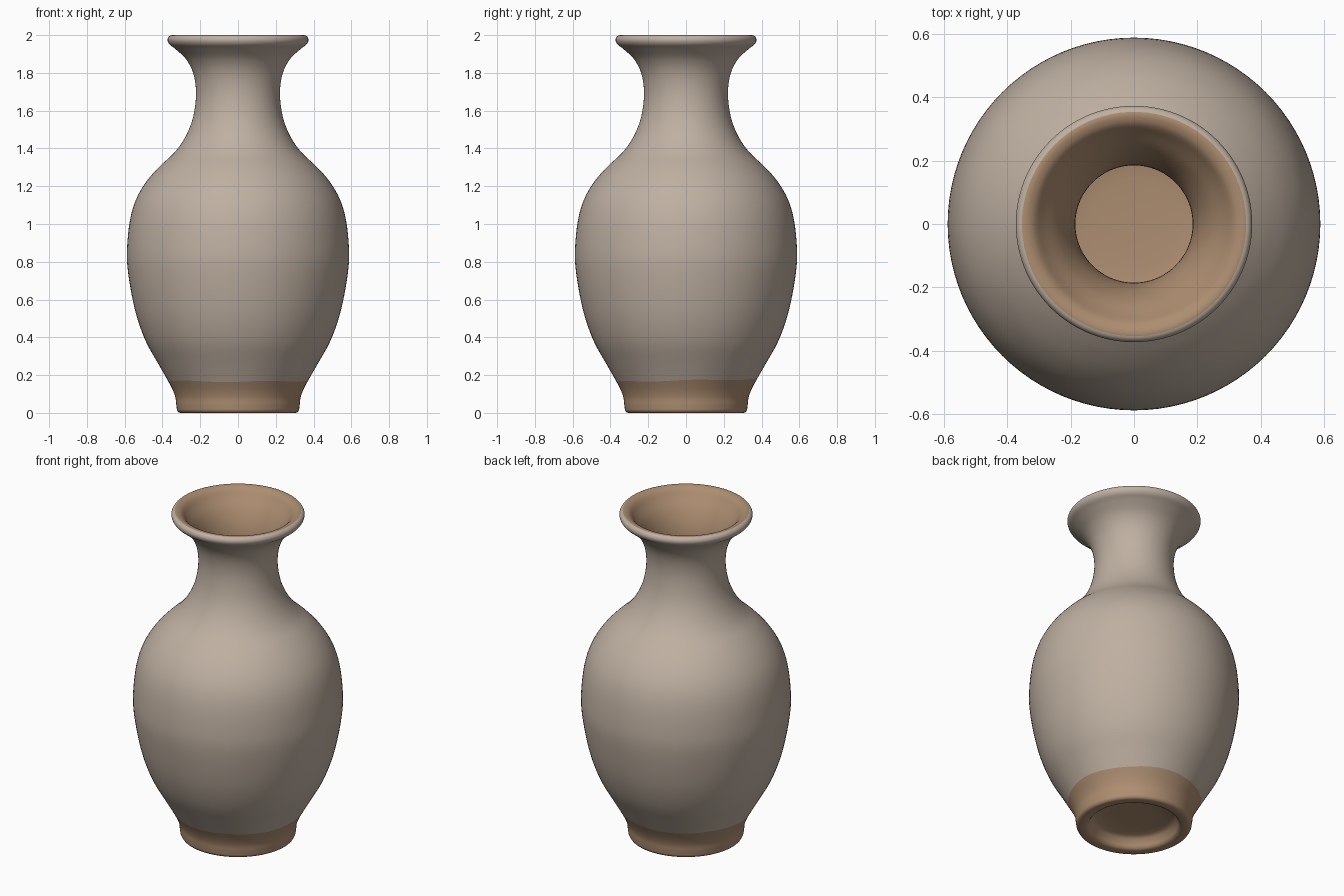
import bpy, bmesh, math

if "Cube" in bpy.data.objects:
    bpy.data.objects.remove(bpy.data.objects["Cube"])

SEG = 96   # segments round the vase
SUB = 4    # spline steps between profile points


def material(name, rgb):
    m = bpy.data.materials.new(name)
    m.diffuse_color = (*rgb, 1.0)
    m.use_nodes = True
    m.node_tree.nodes["Principled BSDF"].inputs["Base Color"].default_value = m.diffuse_color
    return m


def spline(pts, sub):
    # Catmull-Rom curve through (radius, height) points
    out = []
    for i in range(len(pts) - 1):
        p0, p1 = pts[max(i - 1, 0)], pts[i]
        p2, p3 = pts[i + 1], pts[min(i + 2, len(pts) - 1)]
        for s in range(sub):
            t = s / sub
            out.append(tuple(
                0.5 * (2 * b + (c - a) * t + (2 * a - 5 * b + 4 * c - d) * t * t
                       + (3 * b - a - 3 * c + d) * t ** 3)
                for a, b, c, d in zip(p0, p1, p2, p3)))
    return out + [pts[-1]]


# recessed underside and foot ring
underside = [(0.12, 0.07), (0.21, 0.067), (0.235, 0.055), (0.248, 0.02), (0.256, 0.006),
             (0.27, 0.0), (0.305, 0.0), (0.317, 0.004)]
# bare clay foot, up to the glaze line
foot = [(0.323, 0.015), (0.327, 0.045), (0.331, 0.08), (0.345, 0.12), (0.372, 0.172)]
# glazed body, neck and lip
glazed = [(0.425, 0.265), (0.484, 0.37), (0.53, 0.49), (0.562, 0.62), (0.585, 0.77),
          (0.587, 0.88), (0.572, 1.02), (0.54, 1.13), (0.485, 1.225), (0.415, 1.305),
          (0.34, 1.375), (0.285, 1.45), (0.245, 1.54), (0.225, 1.64), (0.224, 1.73),
          (0.241, 1.81), (0.277, 1.875), (0.33, 1.925), (0.362, 1.95), (0.373, 1.972),
          (0.368, 1.99), (0.354, 1.999)]
# bare clay inside, from the lip down to the floor
inside = [(0.335, 1.998), (0.312, 1.985), (0.285, 1.95), (0.24, 1.89), (0.204, 1.81),
          (0.187, 1.72), (0.188, 1.62), (0.21, 1.51), (0.255, 1.41), (0.33, 1.32),
          (0.42, 1.23), (0.49, 1.13), (0.535, 1.0), (0.549, 0.85), (0.525, 0.65),
          (0.47, 0.45), (0.39, 0.29), (0.3, 0.17), (0.2, 0.125), (0.1, 0.115)]

curve = spline(foot + glazed + inside, SUB)
profile = underside + curve
glaze_start = len(underside) + (len(foot) - 1) * SUB
glaze_end = len(underside) + (len(foot) + len(glazed) - 1) * SUB

# spin the profile into a closed wall
bm = bmesh.new()
rings = []
for i, (r, z) in enumerate(profile):
    ring = []
    for k in range(SEG):
        a = 2 * math.pi * k / SEG
        # slightly uneven hand-dipped glaze line
        dz = 0.0
        if i == glaze_start:
            dz = 0.006 * math.sin(a) + 0.003 * math.sin(5 * a + 1)
        rr = r + 0.54 * dz
        ring.append(bm.verts.new((rr * math.cos(a), rr * math.sin(a), z + dz)))
    rings.append(ring)
for i in range(len(rings) - 1):
    for k in range(SEG):
        n = (k + 1) % SEG
        f = bm.faces.new((rings[i][k], rings[i][n], rings[i + 1][n], rings[i + 1][k]))
        f.material_index = 0 if glaze_start <= i < glaze_end else 1

# close the underside and the inner floor
for ring, z in ((rings[0], 0.07), (rings[-1], 0.113)):
    c = bm.verts.new((0, 0, z))
    for k in range(SEG):
        bm.faces.new((ring[k], ring[(k + 1) % SEG], c)).material_index = 1
bmesh.ops.recalc_face_normals(bm, faces=bm.faces)

mesh = bpy.data.meshes.new("vase")
bm.to_mesh(mesh)
bm.free()
mesh.materials.append(material("grey glaze", (0.52, 0.435, 0.36)))
mesh.materials.append(material("bare clay", (0.42, 0.27, 0.165)))
vase = bpy.data.objects.new("vase", mesh)
bpy.context.collection.objects.link(vase)
bpy.context.view_layer.objects.active = vase
vase.select_set(True)
bpy.ops.object.shade_smooth_by_angle(angle=math.radians(50))
